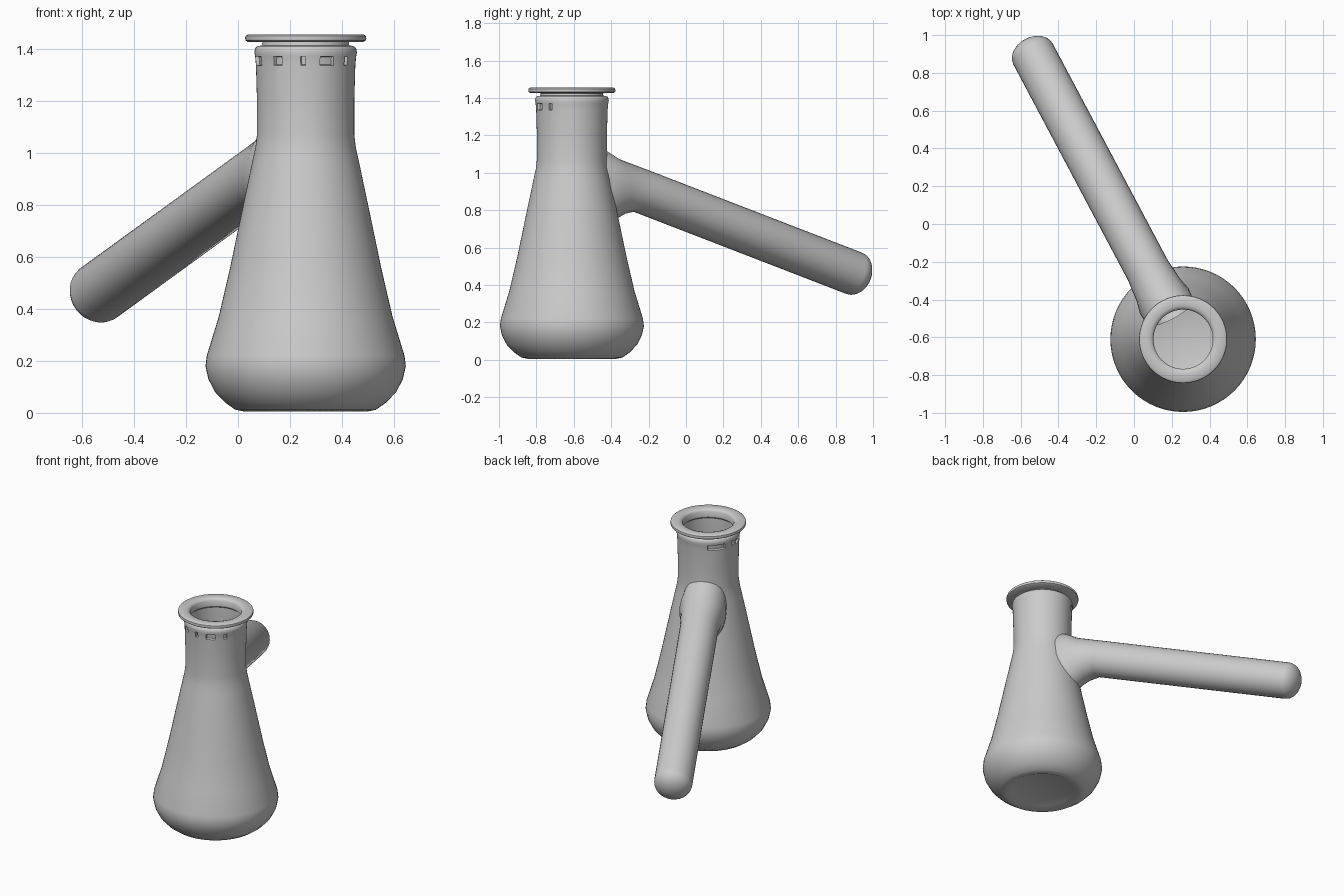
import bpy, bmesh, math, random
from mathutils import Vector

if "Cube" in bpy.data.objects:
    bpy.data.objects.remove(bpy.data.objects["Cube"])

grey = bpy.data.materials.new("light_grey")
grey.use_nodes = True
COLOUR = (0.6, 0.6, 0.6, 1)
grey.diffuse_color = COLOUR
grey.node_tree.nodes["Principled BSDF"].inputs["Base Color"].default_value = COLOUR

AXIS = Vector((0.26, -0.61, 0))


def loft(bm, rings):
    """Skin consecutive rings of points with quads."""
    loops = [[bm.verts.new(p) for p in ring] for ring in rings]
    for a, b in zip(loops, loops[1:]):
        n = len(a)
        for i in range(n):
            j = (i + 1) % n
            bm.faces.new((a[i], a[j], b[j], b[i]))
    return loops


def finish(bm, name, angle):
    bmesh.ops.recalc_face_normals(bm, faces=bm.faces)
    mesh = bpy.data.meshes.new(name)
    bm.to_mesh(mesh)
    bm.free()
    obj = bpy.data.objects.new(name, mesh)
    bpy.context.collection.objects.link(obj)
    mesh.materials.append(grey)
    bpy.ops.object.select_all(action="DESELECT")
    obj.select_set(True)
    bpy.context.view_layer.objects.active = obj
    bpy.ops.object.shade_smooth_by_angle(angle=math.radians(angle))
    return obj


def circle(radius, z, n=64):
    return [AXIS + Vector((radius * math.cos(t), radius * math.sin(t), z))
            for t in (2 * math.pi * i / n for i in range(n))]


# Flask: outer wall from the base up, over the lip, then down the inner wall
outer = [(0.20, 0.02), (0.235, 0.005), (0.27, 0.012), (0.31, 0.04), (0.348, 0.08),
         (0.374, 0.13), (0.385, 0.18), (0.38, 0.22), (0.334, 0.37), (0.29, 0.56),
         (0.24, 0.80), (0.204, 0.97), (0.193, 1.02), (0.187, 1.07), (0.187, 1.20),
         (0.191, 1.335), (0.194, 1.37), (0.197, 1.385), (0.194, 1.402), (0.185, 1.41),
         (0.168, 1.412), (0.166, 1.425)]
lip = [(0.222, 1.426), (0.231, 1.432), (0.233, 1.44), (0.231, 1.449), (0.222, 1.455),
       (0.18, 1.455), (0.165, 1.45), (0.157, 1.44), (0.157, 1.40)]
inner = [(0.168, 1.39), (0.168, 1.06), (0.185, 0.96), (0.31, 0.37), (0.363, 0.18),
         (0.33, 0.09), (0.25, 0.04)]
bm = bmesh.new()
loops = loft(bm, [circle(r, z) for r, z in outer + lip + inner])
for loop, z in ((loops[0], 0.025), (loops[-1], 0.035)):
    hub = bm.verts.new(AXIS + Vector((0, 0, z)))
    for i, v in enumerate(loop):
        bm.faces.new((v, loop[(i + 1) % len(loop)], hub))
bmesh.ops.recalc_face_normals(bm, faces=bm.faces)

# Irregular notches under the collar, on the front and right
random.seed(4)
notches = []
for f in bm.faces:
    c = f.calc_center_median() - AXIS
    if 1.335 < c.z < 1.37 and c.xy.length > 0.18 and -0.6 * c.x - 0.8 * c.y > -0.06:
        if random.random() < 0.5:
            notches.append(f)
bmesh.ops.inset_region(bm, faces=notches, thickness=0.003, depth=-0.014)
finish(bm, "flask_body", 40)

# Side tube: rings lie across its sloping axis, flared where it meets the flask
out = Vector((-0.469, 0.883, 0))
side = Vector((0.883, 0.469, 0))
start = Vector((0.27, -0.615, 0))
slope = math.atan(0.341)
along = out * math.cos(slope) - Vector((0, 0, math.sin(slope)))
RADIUS = 0.118


def ring(centre, up, width, n=32):
    return [centre + up * math.cos(t) + side * width * math.sin(t)
            for t in (2 * math.pi * i / n for i in range(n))]


def flare(top, bottom, width):
    a, b = (start + out * h + Vector((0, 0, z)) for h, z in (top, bottom))
    return ring((a + b) / 2, (a - b) / 2, width)


def round_ring(centre, radius):
    up = out * math.sin(slope) + Vector((0, 0, math.cos(slope)))
    return ring(centre, up * radius, radius)


rings = [flare((0.13, 1.15), (0.20, 0.70), 0.14),
         flare((0.20, 1.12), (0.27, 0.755), 0.145),
         flare((0.28, 1.075), (0.315, 0.778), 0.13)]
root = start + out * 0.42 + Vector((0, 0, 0.904))
tip = start + out * 1.716 + Vector((0, 0, 0.462))
rings.append(round_ring(root, RADIUS))
for step in range(7):
    a = math.radians(step * 13.5)
    rings.append(round_ring(tip + along * 0.085 * math.sin(a), RADIUS * math.cos(a)))
bm = bmesh.new()
loops = loft(bm, rings)
bm.faces.new(loops[-1])
finish(bm, "side_tube", 50)
